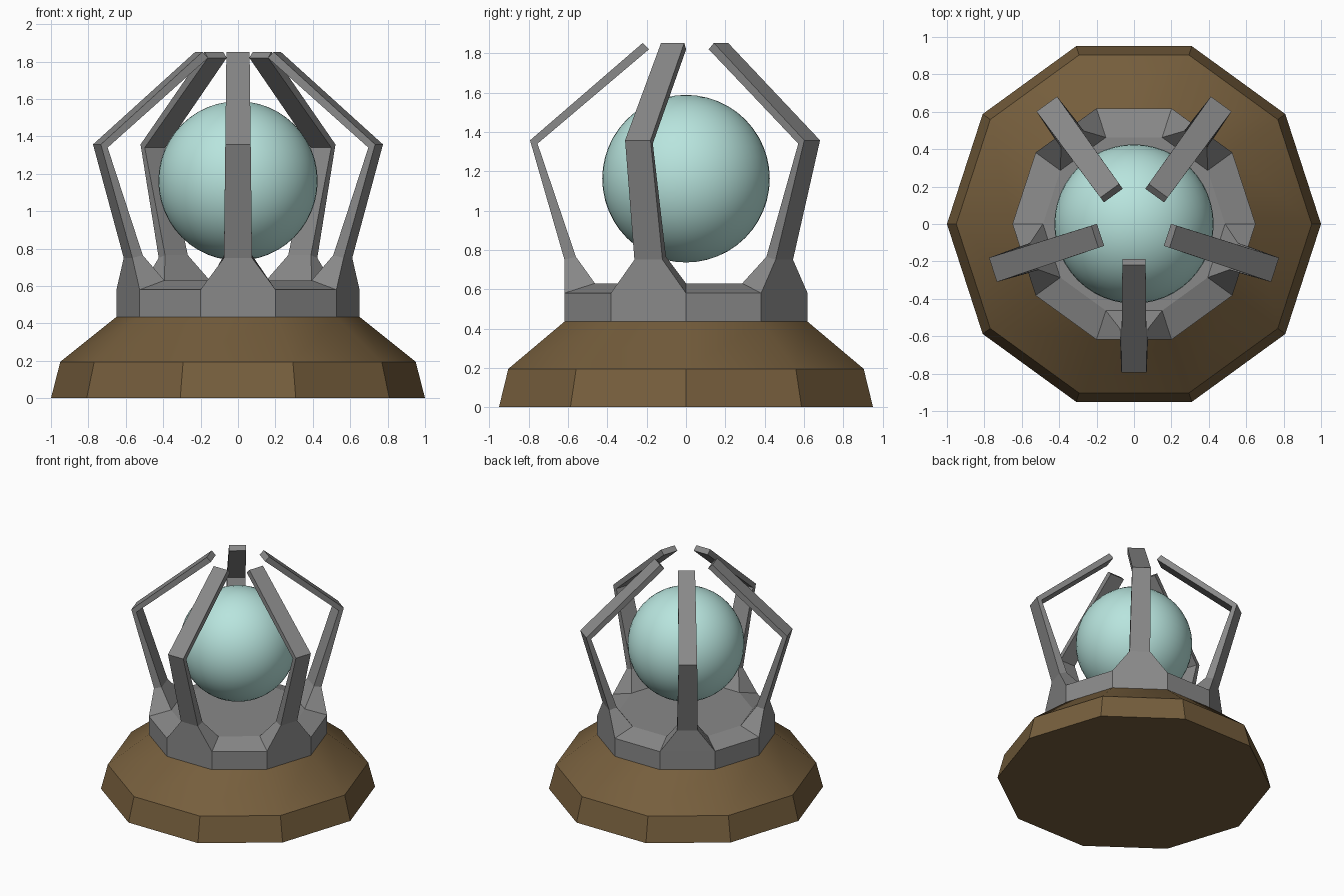
import bpy, bmesh
from math import radians, cos, sin, pi
from mathutils import Matrix, Vector

SIDES = 10
APOTHEM = cos(pi / SIDES)

cube = bpy.data.objects.get("Cube")
if cube:
    bpy.data.objects.remove(cube, do_unlink=True)


def material(name, rgb):
    mat = bpy.data.materials.new(name)
    mat.use_nodes = True
    color = (*rgb, 1)
    mat.diffuse_color = color
    mat.node_tree.nodes["Principled BSDF"].inputs["Base Color"].default_value = color
    return mat


def finish(bm, name, mat, smooth_angle=None):
    bmesh.ops.recalc_face_normals(bm, faces=bm.faces[:])
    mesh = bpy.data.meshes.new(name)
    bm.to_mesh(mesh)
    bm.free()
    mesh.materials.append(mat)
    obj = bpy.data.objects.new(name, mesh)
    bpy.context.collection.objects.link(obj)
    if smooth_angle:
        bpy.ops.object.select_all(action='DESELECT')
        bpy.context.view_layer.objects.active = obj
        obj.select_set(True)
        bpy.ops.object.shade_smooth_by_angle(angle=radians(smooth_angle))
    return obj


def decagon(bm, radius, z):
    steps = [2 * pi * i / SIDES for i in range(SIDES)]
    return [bm.verts.new((radius * cos(a), radius * sin(a), z)) for a in steps]


def quad(bm, low, high, i):
    j = (i + 1) % len(low)
    return bm.faces.new((low[i], low[j], high[j], high[i]))


brown = material("brown wood", (0.18, 0.112, 0.046))
grey = material("grey metal", (0.25, 0.25, 0.25))
aqua = material("pale aqua glass", (0.48, 0.78, 0.73))

# Wooden pedestal: two sloping bands
bm = bmesh.new()
rings = [decagon(bm, r, z) for r, z in ((1, 0), (0.95, 0.195), (0.65, 0.435))]
for low, high in zip(rings, rings[1:]):
    for i in range(SIDES):
        quad(bm, low, high, i)
bm.faces.new(rings[0])
bm.faces.new(rings[-1])
finish(bm, "pedestal", brown, 30)

# Metal collar, with a claw growing out of every second side
bm = bmesh.new()
bottom, rim, inner = [decagon(bm, r, z) for r, z in ((0.65, 0.435), (0.65, 0.58), (0.487, 0.63))]
bm.faces.new(bottom)
bm.faces.new(inner)

# Claw sections: outer radius and height, inner radius and height, half width
CLAW = (
    (0.618, 0.75, 0.56, 0.765, 0.075),
    (0.793, 1.357, 0.755, 1.34, 0.068),
    (0.22, 1.852, 0.188, 1.82, 0.062),
)
for i in range(SIDES):
    quad(bm, bottom, rim, i)
    if (i * 36 + 18 + 90) % 72:
        quad(bm, rim, inner, i)
        continue
    j = (i + 1) % SIDES
    turn = Matrix.Rotation(radians(i * 36 + 18), 3, 'Z')
    section = [rim[i], rim[j], inner[j], inner[i]]
    for r_out, z_out, r_in, z_in, w in CLAW:
        corners = ((r_out, -w, z_out), (r_out, w, z_out), (r_in, w, z_in), (r_in, -w, z_in))
        following = [bm.verts.new(turn @ Vector(c)) for c in corners]
        for k in range(4):
            quad(bm, section, following, k)
        section = following
    bm.faces.new(section)
finish(bm, "collar_and_claws", grey)

# Floating ball between the claws
bm = bmesh.new()
bmesh.ops.create_uvsphere(bm, u_segments=48, v_segments=24, radius=0.426,
                          matrix=Matrix.Translation((0, 0, 1.162)))
finish(bm, "ball", aqua, 40)
